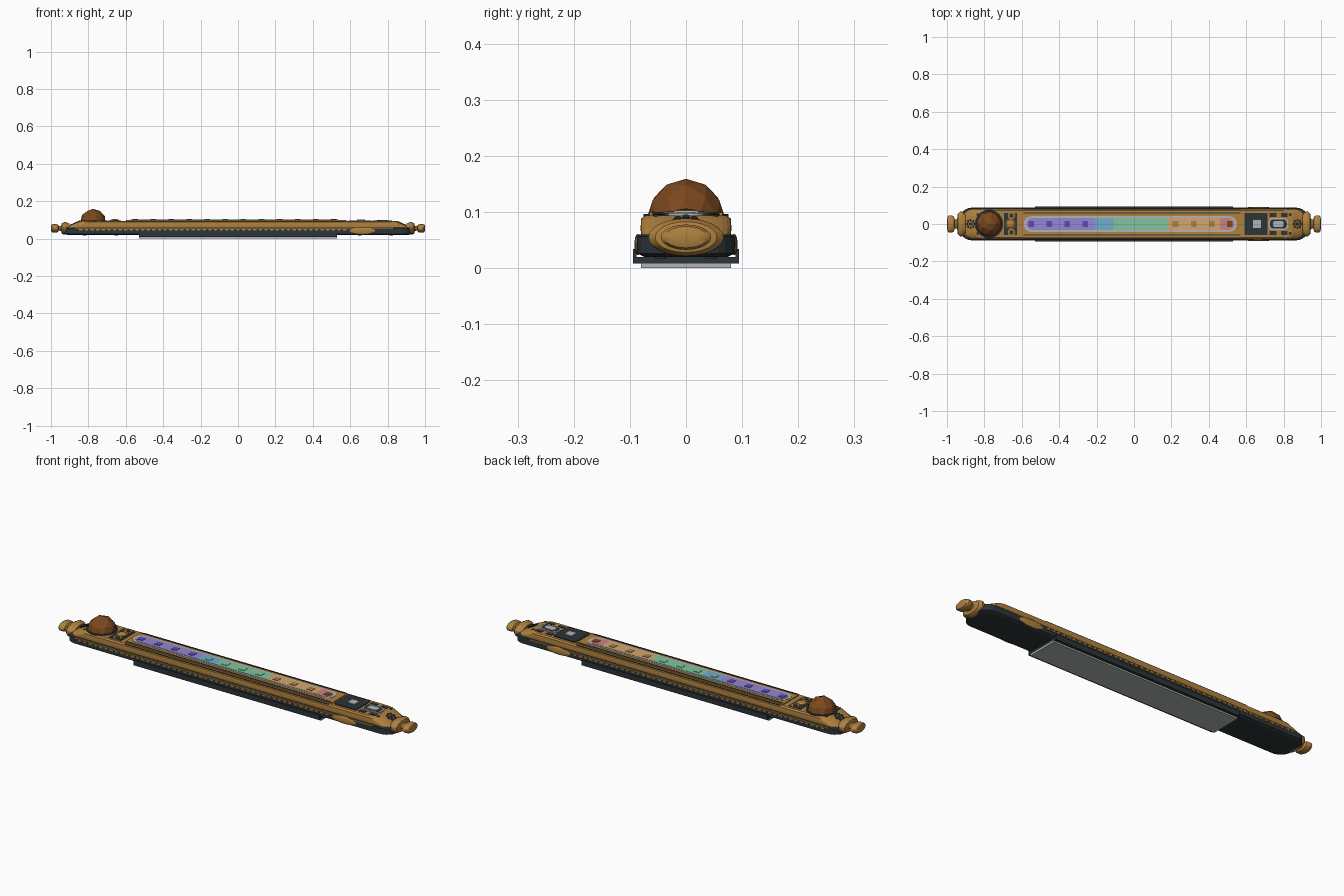
import bpy, bmesh, math
from mathutils import Vector, Matrix

cube = bpy.data.objects.get("Cube")
if cube:
    bpy.data.objects.remove(cube, do_unlink=True)


def colour(name, r, g, b):
    m = bpy.data.materials.new(name)
    m.use_nodes = True
    m.diffuse_color = (r, g, b, 1)
    m.node_tree.nodes["Principled BSDF"].inputs["Base Color"].default_value = (r, g, b, 1)
    return m


gold = colour("gold", 0.43, 0.22, 0.05)
slate = colour("dark slate", 0.025, 0.035, 0.04)
brown = colour("brown", 0.2, 0.065, 0.013)
grey = colour("light grey", 0.45, 0.46, 0.46)
violet = colour("violet", 0.3, 0.24, 0.64)
indigo = colour("indigo", 0.11, 0.07, 0.48)
blue = colour("pale blue", 0.17, 0.42, 0.57)
green = colour("mint green", 0.22, 0.55, 0.35)
tan = colour("tan", 0.66, 0.38, 0.16)
pink = colour("pink", 0.6, 0.22, 0.24)


def finish(name, bm, *mats, smooth=False):
    bmesh.ops.recalc_face_normals(bm, faces=bm.faces)
    me = bpy.data.meshes.new(name)
    bm.to_mesh(me)
    bm.free()
    ob = bpy.data.objects.new(name, me)
    bpy.context.collection.objects.link(ob)
    for m in mats:
        me.materials.append(m)
    if smooth:
        bpy.ops.object.select_all(action='DESELECT')
        ob.select_set(True)
        bpy.context.view_layer.objects.active = ob
        bpy.ops.object.shade_smooth_by_angle(angle=math.radians(35))
    return ob


def rounded(hx, hy, r, z, cx=0, cy=0, steps=6):
    """Corner points of a rounded rectangle."""
    pts = []
    for q, (sx, sy) in enumerate(((1, 1), (-1, 1), (-1, -1), (1, -1))):
        for i in range(steps + 1):
            a = (q + i / steps) * math.pi / 2
            pts.append((cx + sx * (hx - r) + r * math.cos(a),
                        cy + sy * (hy - r) + r * math.sin(a), z))
    return pts


def skin(bm, loops):
    rings = [[bm.verts.new(p) for p in loop] for loop in loops]
    n = len(rings[0])
    for a, b in zip(rings, rings[1:]):
        for i in range(n):
            bm.faces.new((a[i], a[(i + 1) % n], b[(i + 1) % n], b[i]))
    bm.faces.new(rings[0])
    bm.faces.new(rings[-1])
    return bm


def loft(name, mat, rings, cx=0, cy=0, smooth=False):
    """Rings are (z, half length, half width, corner radius)."""
    loops = [rounded(hx, hy, r, z, cx, cy) for z, hx, hy, r in rings]
    return finish(name, skin(bmesh.new(), loops), mat, smooth=smooth)


def pad(name, mat, cx, cy, hx, hy, r, z0, z1):
    return loft(name, mat, [(z0, hx, hy, r), (z1, hx, hy, r)], cx, cy)


def boxes(name, mat, items):
    """Items are (centre, size); all become one object."""
    bm = bmesh.new()
    for c, s in items:
        bmesh.ops.create_cube(bm, size=1, matrix=Matrix.Translation(c) @ Matrix.Diagonal((*s, 1)))
    return finish(name, bm, mat)


def discs(name, mat, items, depth=0.004, sides=14):
    """Items are (x, y, z, radius)."""
    bm = bmesh.new()
    for x, y, z, r in items:
        bmesh.ops.create_cone(bm, cap_ends=True, segments=sides, radius1=r, radius2=r,
                              depth=depth, matrix=Matrix.Translation((x, y, z)))
    return finish(name, bm, mat)


# Dark lower body and the gold upper shell
loft("lower_body", slate, [(0.02, 0.91, 0.075, 0.055), (0.026, 0.93, 0.087, 0.06),
                           (0.056, 0.93, 0.087, 0.06), (0.06, 0.92, 0.083, 0.06)])
loft("upper_shell", gold, [(0.058, 0.921, 0.08, 0.06), (0.07, 0.9, 0.081, 0.055),
                           (0.088, 0.86, 0.08, 0.05), (0.094, 0.845, 0.072, 0.045)])
boxes("top_frame", gold, [((-0.01, 0, 0.095), (1.18, 0.13, 0.008))])
boxes("frame_grooves", slate, [((-0.01, s * y, z), (1.16, w, 0.004))
                               for s in (1, -1) for y, z, w in ((0.058, 0.0985, 0.006), (0.074, 0.092, 0.004))])

# Mounting tray with its plate underneath
boxes("tray", slate, [((0, 0, 0.014), (1.06, 0.188, 0.012))] +
      [((0, s * 0.0915, 0.021), (1.06, 0.006, 0.026)) for s in (1, -1)])
boxes("bottom_plate", grey, [((0, 0, 0.004), (1.06, 0.16, 0.008))])
discs("bottom_screws", slate, [(sx * x, sy * 0.045, 0.019, 0.01)
                               for sx in (1, -1) for x in (0.65, 0.82) for sy in (1, -1)])

# Gold trim along both sides
trim = []
for s in (1, -1):
    trim.append(((-0.02, s * 0.0865, 0.056), (1.7, 0.004, 0.005)))
    for i in range(48):
        trim.append(((-0.84 + i * 0.03, s * 0.0875, 0.048), (0.018, 0.004, 0.008)))
boxes("side_trim", gold, trim)
bm = bmesh.new()
for s in (1, -1):
    turn = Matrix.Translation((0.665, s * 0.086, 0.042)) @ Matrix.Diagonal((0.07, 0.006, 0.019, 1))
    bmesh.ops.create_uvsphere(bm, u_segments=20, v_segments=10, radius=1, matrix=turn)
finish("side_bosses", bm, gold, smooth=True)

# Oval collars and knobs at both ends
profile = [(0.9, 0.05), (0.92, 0.067), (0.93, 0.067), (0.942, 0.055), (0.946, 0.026), (0.958, 0.024),
           (0.963, 0.04), (0.972, 0.045), (0.99, 0.045), (0.997, 0.038), (1.0, 0.022)]
for side, s in (("left", 1), ("right", -1)):
    loops = [[(s * x, r * math.cos(a), 0.055 + 0.5 * r * math.sin(a))
              for a in (k * math.tau / 24 for k in range(24))] for x, r in profile]
    finish(side + "_end_knob", skin(bmesh.new(), loops), gold, smooth=True)

# Faceted dome on a ring
bm = bmesh.new()
bmesh.ops.create_icosphere(bm, subdivisions=2, radius=0.07, matrix=Matrix.Translation((-0.775, 0, 0.089)))
bmesh.ops.bisect_plane(bm, geom=bm.verts[:] + bm.edges[:] + bm.faces[:], plane_co=(0, 0, 0.085),
                       plane_no=(0, 0, 1), clear_inner=True)
finish("dome", bm, brown)
discs("dome_ring", slate, [(-0.775, 0, 0.094, 0.076)], sides=28)

# Light bar: pale rim, with the colour bands cut across one capsule
pad("light_rim", grey, -0.02, 0, 0.57, 0.042, 0.04, 0.096, 0.1005)
bm = skin(bmesh.new(), [rounded(0.555, 0.032, 0.03, z, -0.02) for z in (0.098, 0.102)])
cuts = (-0.21, -0.11, 0.18, 0.46)
for x in cuts:
    bmesh.ops.bisect_plane(bm, geom=bm.verts[:] + bm.edges[:] + bm.faces[:],
                           plane_co=(x, 0, 0), plane_no=(1, 0, 0))
for f in bm.faces:
    f.material_index = sum(f.calc_center_median().x > x for x in cuts)
finish("light_bar", bm, violet, blue, green, tan, pink)

# Small square lamps on the light bar
lamps = {"violet": (indigo, 0, 4), "blue": (blue, 4, 5), "green": (green, 5, 8),
         "tan": (gold, 8, 11), "pink": (brown, 11, 12)}
for band, (mat, first, last) in lamps.items():
    boxes(band + "_lamps", mat, [((-0.55 + i * 0.0965, 0, 0.1025), (0.03, 0.03, 0.003))
                                 for i in range(first, last)])

# Switch panel and oval socket
pad("switch_panel", slate, 0.652, 0, 0.062, 0.06, 0.006, 0.09, 0.0985)
boxes("switch_button", grey, [((0.658, 0, 0.1), (0.042, 0.042, 0.005))])
for name, mat, hx, hy, top in (("socket_rim", grey, 0.052, 0.032, 0.098),
                               ("socket_well", slate, 0.045, 0.025, 0.0985),
                               ("socket_core", grey, 0.028, 0.017, 0.1)):
    pad(name, mat, 0.772, 0, hx, hy, hy * 0.75, 0.092, top)
boxes("socket_corners", slate, [((x, s * 0.048, 0.0945), (0.036, 0.02, 0.003))
                                for x in (0.743, 0.803) for s in (1, -1)])

# Ornament beside the dome
ends = [(-0.655, s * 0.045, 0.0) for s in (1, -1)]
boxes("ornament_plate", slate, [((-0.66, 0, 0.0945), (0.07, 0.12, 0.003))])
discs("ornament_rings", gold, [(x, y, 0.0965, 0.02) for x, y, z in ends] + [(-0.66, 0, 0.0965, 0.027)])
discs("ornament_holes", slate, [(x, y, 0.098, 0.012) for x, y, z in ends])
bm = bmesh.new()
bmesh.ops.create_uvsphere(bm, u_segments=16, v_segments=8, radius=1,
                          matrix=Matrix.Translation((-0.66, 0, 0.096)) @ Matrix.Diagonal((0.024, 0.024, 0.01, 1)))
finish("ornament_button", bm, gold, smooth=True)

# Petal rosettes on the sloping ends
for side, s in (("left", 1), ("right", -1)):
    bm = bmesh.new()
    tilt = Matrix.Translation((s * 0.874, 0, 0.0825)) @ Matrix.Rotation(s * 0.42, 4, 'Y')
    for k in range(8):
        a = k * math.tau / 8
        petal = tilt @ Matrix.Translation((0.02 * math.cos(a), 0.02 * math.sin(a), 0))
        bmesh.ops.create_cone(bm, cap_ends=True, segments=8, radius1=0.0065, radius2=0.0065,
                              depth=0.005, matrix=petal)
    bmesh.ops.create_cone(bm, cap_ends=True, segments=12, radius1=0.009, radius2=0.009,
                          depth=0.005, matrix=tilt)
    finish(side + "_rosette", bm, slate)
    discs(side + "_corner_studs", slate, [(s * 0.835, y * 0.05, 0.093, 0.008) for y in (1, -1)])
